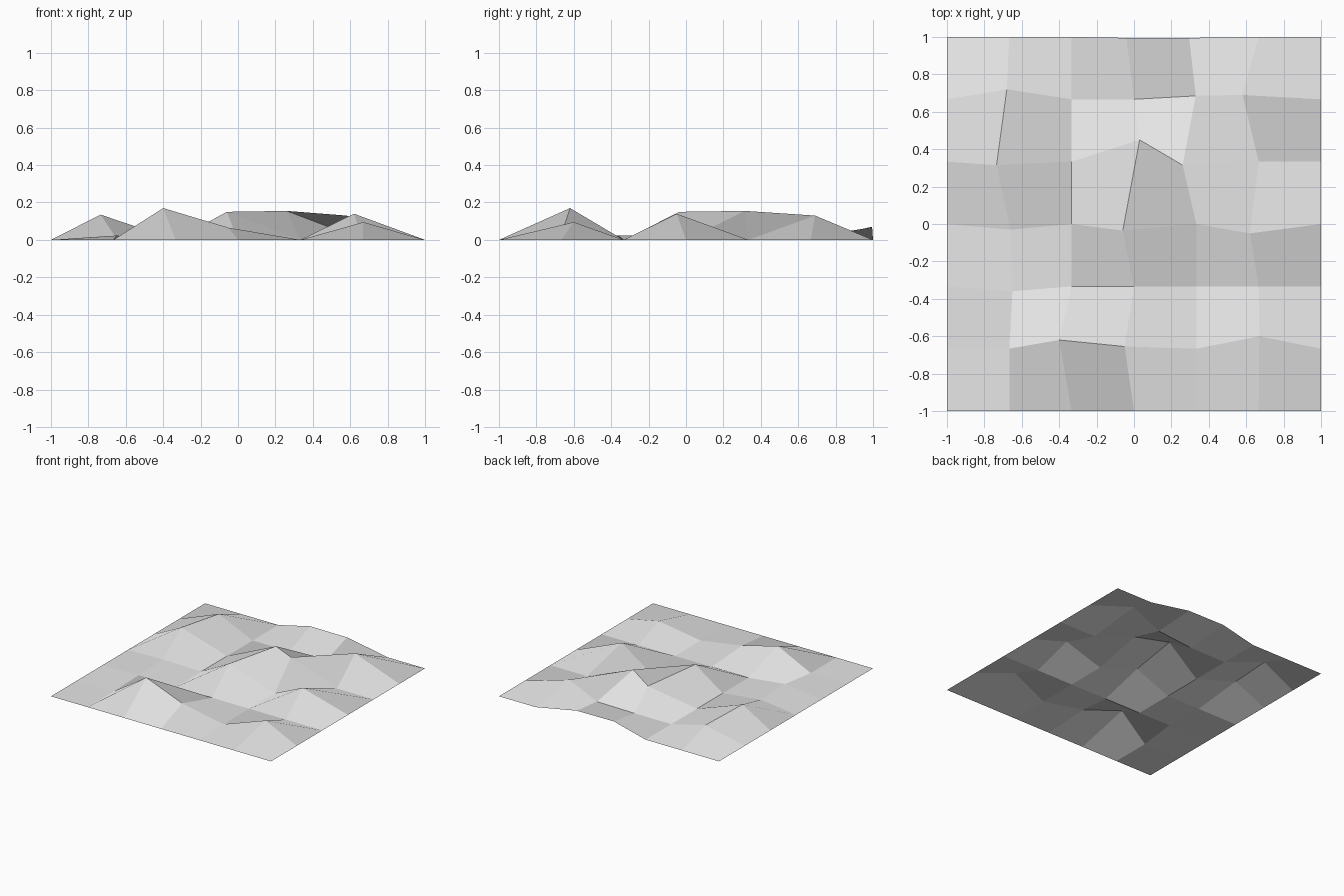
import bpy
import bmesh

# Remove the default cube only
default_cube = bpy.data.objects.get("Cube")
if default_cube:
    bpy.data.objects.remove(default_cube, do_unlink=True)

CELLS = 6

# Hills: (column, row) of the grid vertex -> moved position
hills = {
    # front row of hills
    (2, 1): (-.4, -.62, .17),
    (3, 1): (-.05, -.655, .065),
    (5, 1): (.67, -.6, .095),
    # low ridge on the right side
    (1, 2): (-.65, -.36, .023),
    (1, 3): (-.66, -.03, .023),
    # middle hills
    (3, 3): (-.06, -.035, .15),
    (5, 3): (.62, -.05, .14),
    (1, 4): (-.735, .315, .135),
    (3, 4): (.03, .45, .133),
    (4, 4): (.26, .315, .155),
    # back hills and raised back edge
    (1, 5): (-.68, .72, .105),
    (4, 5): (.33, .685, .015),
    (5, 5): (.58, .69, .13),
    (3, 6): (-.04, .995, .07),
    (4, 6): (.295, .995, .068),
}


def grid_point(column, row):
    """Return the hill position, or the flat grid position if there is no hill."""
    flat = (2 * column / CELLS - 1, 2 * row / CELLS - 1, 0)
    return hills.get((column, row), flat)


def make_material(name, colour):
    material = bpy.data.materials.new(name)
    material.use_nodes = True
    material.diffuse_color = colour
    shader = next(n for n in material.node_tree.nodes if n.type == "BSDF_PRINCIPLED")
    shader.inputs["Base Color"].default_value = colour
    return material


# Low-poly terrain sheet made of flat quads
bm = bmesh.new()
points = {(column, row): bm.verts.new(grid_point(column, row))
          for row in range(CELLS + 1) for column in range(CELLS + 1)}
for row in range(CELLS):
    for column in range(CELLS):
        corners = [(column, row), (column + 1, row),
                   (column + 1, row + 1), (column, row + 1)]
        face = bm.faces.new([points[corner] for corner in corners])
        face.smooth = False

mesh = bpy.data.meshes.new("terrain")
bm.to_mesh(mesh)
bm.free()
mesh.materials.append(make_material("light grey", (.8, .8, .8, 1)))
terrain = bpy.data.objects.new("terrain", mesh)
bpy.context.collection.objects.link(terrain)
